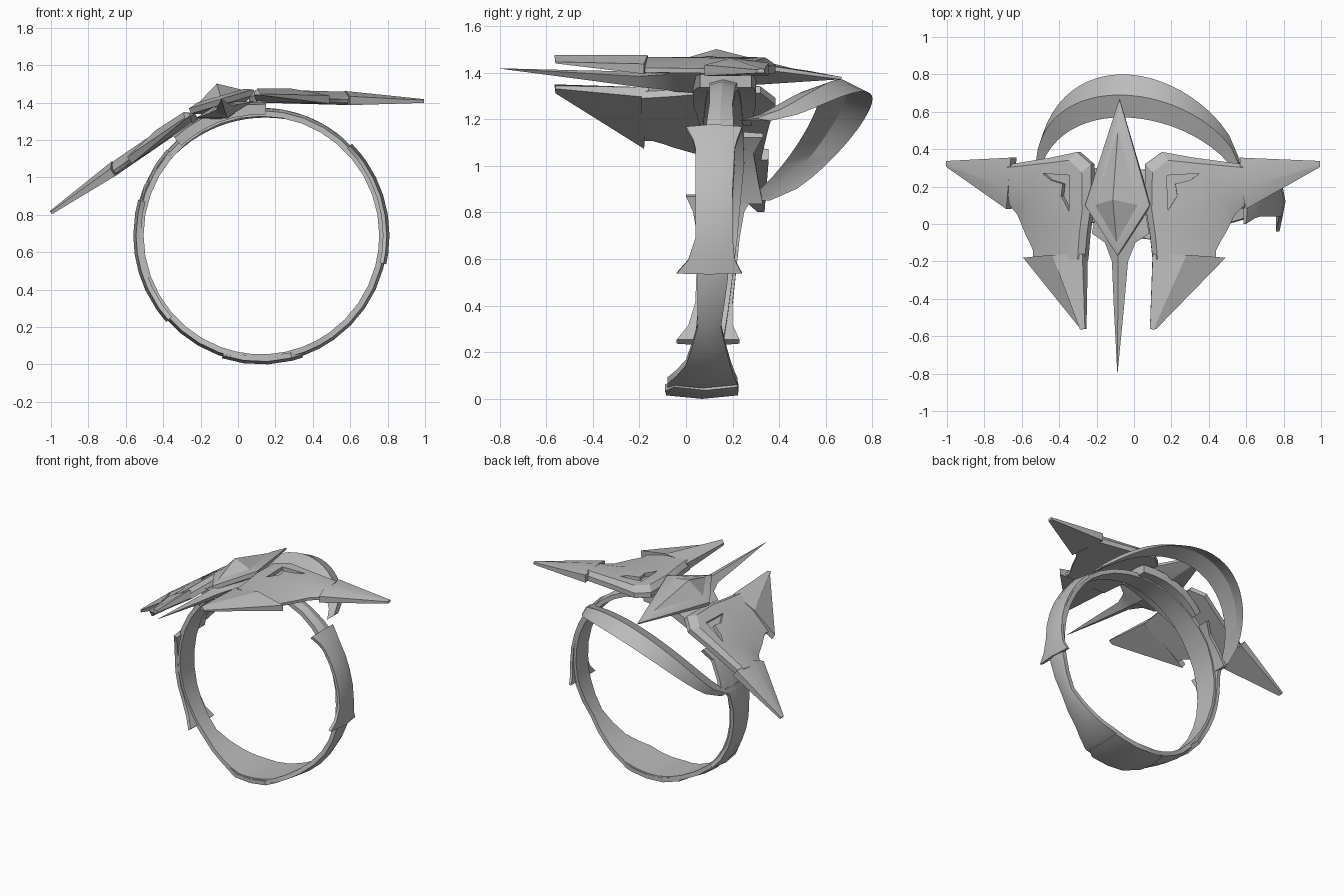
import bpy, bmesh
from math import sin, cos, radians, pi

if "Cube" in bpy.data.objects:
    bpy.data.objects.remove(bpy.data.objects["Cube"])

metal = bpy.data.materials.new("grey metal")
metal.diffuse_color = (0.5, 0.5, 0.5, 1)
metal.use_nodes = True
metal.node_tree.nodes["Principled BSDF"].inputs["Base Color"].default_value = metal.diffuse_color


def make(name, verts, faces):
    bm = bmesh.new()
    vs = [bm.verts.new(v) for v in verts]
    for f in faces:
        bm.faces.new([vs[i] for i in f])
    bmesh.ops.remove_doubles(bm, verts=bm.verts, dist=0.0005)
    bmesh.ops.recalc_face_normals(bm, faces=bm.faces)
    me = bpy.data.meshes.new(name)
    bm.to_mesh(me)
    bm.free()
    me.materials.append(metal)
    ob = bpy.data.objects.new(name, me)
    bpy.context.collection.objects.link(ob)
    return ob


def loft(name, sections, closed=False):
    """Skin a row of closed sections; cap the ends unless the row is closed."""
    n, m = len(sections), len(sections[0])
    verts = [p for s in sections for p in s]
    faces = []
    for i in range(n if closed else n - 1):
        a, b = i * m, (i + 1) % n * m
        for j in range(m):
            k = (j + 1) % m
            faces.append((a + j, a + k, b + k, b + j))
    if not closed:
        faces += [tuple(range(m)), tuple(range((n - 1) * m, n * m))]
    return make(name, verts, faces)


def ring_pt(deg, r, y):
    a = radians(deg)
    return (0.125 + r * cos(a), y, 0.69 + 1.01 * r * sin(a))


def arc_plate(name, rows, r_out, r_in, closed=False, step=9):
    """Curved plate round the finger; rows are (angle, front y, back y)."""
    pts = []
    rr = rows + [(rows[0][0] + 360,) + rows[0][1:]] if closed else rows
    for p, q in zip(rr, rr[1:]):
        n = max(1, round((q[0] - p[0]) / step))
        pts += [[p[c] + (q[c] - p[c]) * i / n for c in range(3)] for i in range(n)]
    if not closed:
        pts.append(list(rows[-1]))
    secs = []
    for d, y0, y1 in pts:
        secs.append([ring_pt(d, r_out - 0.015, y0), ring_pt(d, r_out, (y0 + y1) / 2),
                     ring_pt(d, r_out - 0.015, y1), ring_pt(d, r_in, y1), ring_pt(d, r_in, y0)])
    return loft(name, secs, closed)


# band around the finger
arc_plate("band", [(0, .05, .19), (30, .07, .21), (60, .1, .2), (90, .1, .22), (120, .08, .24),
                   (150, .06, .25), (180, .05, .22), (210, .05, .18), (230, .03, .15),
                   (250, -.03, .19), (265, -.08, .22), (290, -.08, .22), (305, 0, .19),
                   (325, .05, .15), (345, .05, .18)], 0.675, 0.63, closed=True)
# flared armour plates on the band
arc_plate("right_plate", [(-13, -.04, .24), (-8, .01, .21), (0, .04, .2), (18, .04, .2),
                          (35, .04, .21), (39, .03, .22), (45, 0, .24)], 0.685, 0.65)
arc_plate("left_plate", [(164, 0, .29), (170, .03, .25), (180, .05, .23), (205, .04, .2),
                         (215, .01, .2), (222, -.04, .23)], 0.685, 0.645)
arc_plate("strap_anchor_plate", [(138, .06, .33), (146, .09, .29), (158, .08, .31), (167, .06, .33)],
          0.68, 0.64)
arc_plate("bottom_plate", [(252, -.03, .19), (262, -.08, .22), (284, -.09, .225), (289, -.05, .22)],
          0.684, 0.64)
# mount between band and crest
arc_plate("crest_mount", [(88, .06, .28), (104, .03, .3), (118, .03, .3), (132, .06, .28)], 0.71, 0.64)

# arched strap behind the ring
secs = []
for i in range(25):
    t = i / 24
    d = 49 + 117 * t
    s = max(sin(pi * t), 0) ** 0.65
    mid = 0.30 + 0.39 * s
    secs.append([ring_pt(d, 0.66 - .03 * s, 0.23 + 0.34 * s), ring_pt(d, 0.675, mid),
                 ring_pt(d, 0.66 - .04 * s, 0.36 + 0.44 * s), ring_pt(d, 0.66, mid)])
loft("back_strap", secs)


# wing frames: distance from hinge u, depth y, height h above the wing plane
def right_map(u, y, h):
    a = radians(-1.6)
    return (-0.08 + u * cos(a) - h * sin(a), y, 1.44 + u * sin(a) + h * cos(a))


def left_map(u, y, h):
    a = radians(34.4)
    return (-0.115 - u * cos(a) - h * sin(a), y, 1.42 - u * sin(a) + h * cos(a))


INNER = [(.66, .32), (.4, .355), (.23, .385), (.14, .32), (.14, .1), (.165, -.05), (.18, -.19)]
RIDGE = [(.68, .2), (.52, .15), (.43, .09), (.39, .03), (.365, -.04), (.355, -.1), (.35, -.19)]
OUTER = [(.67, .1), (.62, .05), (.595, 0), (.57, -.05), (.54, -.1), (.52, -.14), (.52, -.19)]
GROOVE = [(.255, .26), (.43, .27), (.38, .235), (.30, .215), (.31, .15), (.26, .07)]
# blade rows: inner edge, ridge, outer edge, top height, bottom height
TIP = [((.645, .355), (.65, .19), (.68, .08), .04, -.035),
       ((1.075, .337), (1.075, .322), (1.075, .305), .008, -.012)]
PRONG = [((.18, -.16), (.36, -.165), (.57, -.18), .045, -.03),
         ((.165, -.56), (.183, -.565), (.2, -.56), .04, .005)]


def wing(side, M):
    # main body with a curved ridge
    secs = []
    for a, r, o in zip(INNER, RIDGE, OUTER):
        b = (a[0] + .15 * (r[0] - a[0]), a[1] + .15 * (r[1] - a[1]))
        secs.append([M(*a, .0), M(*b, .032), M(*r, .036), M(*o, -.005), M(*o, -.025), M(*a, -.035)])
    body = loft(side + "_wing_body", secs)
    # engraved corner groove
    cut = loft("groove_cutter", [[M(u, y, h) for u, y in GROOVE] for h in (.008, .1)])
    cut.hide_render = True
    mod = body.modifiers.new("groove", 'BOOLEAN')
    mod.operation, mod.solver, mod.object = 'DIFFERENCE', 'EXACT', cut
    bpy.context.view_layer.update()
    dg = bpy.context.evaluated_depsgraph_get()
    me = bpy.data.meshes.new_from_object(body.evaluated_get(dg))
    body.modifiers.clear()
    body.data = me
    bpy.data.objects.remove(cut)
    # long side blade and front prong
    for nm, rows in (("side_blade", TIP), ("front_prong", PRONG)):
        loft(side + "_" + nm, [[M(*a, t * .5), M(*r, t), M(*o, t * .3), M(*o, b), M(*a, b)]
                               for a, r, o, t, b in rows])


wing("right", right_map)
wing("left", left_map)


# centre of the crest, tilted towards the left
def mid_map(a, y, h):
    t = radians(16.4)
    return (-0.085 + a * cos(t) - h * sin(t), y, 1.405 + a * sin(t) + h * cos(t))


def diamond(w, y0, y1, h, drop=0.0):
    return [mid_map(0, y0, h), mid_map(w, 0.1, h), mid_map(0, y1, h - drop), mid_map(-w, 0.1, h)]


loft("gem_frame", [diamond(.02, .05, .15, -.07), diamond(.18, -.165, .665, -.015, .02),
                   diamond(.18, -.17, .67, .015, .04), diamond(.13, -.115, .53, .032, .03)])
# faceted gem
g = diamond(.125, -.105, .515, .028, .03)
make("gem", g + [mid_map(0, .13, .1)], [(0, 1, 4), (1, 2, 4), (2, 3, 4), (3, 0, 4), (0, 1, 2, 3)])

# long front spike under the gem
SPIKE = [(.13, .1, 0, -.1), (.16, -.05, .0, -.09), (.085, -.1, .0, -.08),
         (.045, -.2, .0, -.07), (.028, -.45, .005, -.035), (.001, -.795, .014, .012)]
loft("front_spike", [[mid_map(-w, y, (t + b) / 2), mid_map(0, y, t),
                      mid_map(w, y, (t + b) / 2), mid_map(0, y, b)] for w, y, t, b in SPIKE])

# smooth shading with sharp edges kept
for ob in bpy.context.scene.objects:
    ob.select_set(True)
    bpy.context.view_layer.objects.active = ob
bpy.ops.object.shade_smooth_by_angle(angle=radians(28))
